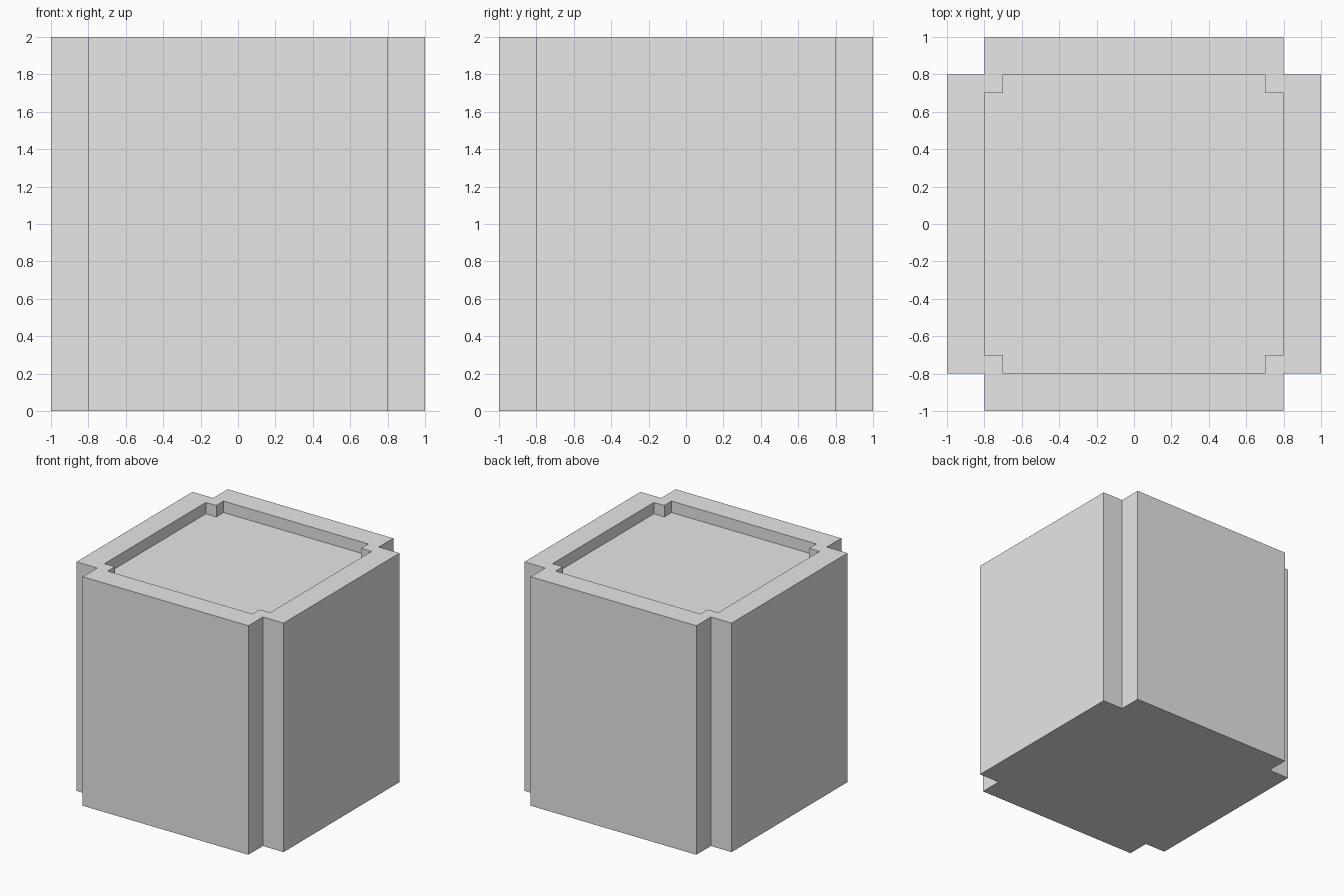
import bpy
import bmesh

cube = bpy.data.objects.get("Cube")
if cube:
    bpy.data.objects.remove(cube, do_unlink=True)

HEIGHT = 2.0
RECESS_DEPTH = 0.1

# Single plain grey
grey = bpy.data.materials.new("light_grey")
grey.use_nodes = True
colour = (0.8, 0.8, 0.8, 1)
grey.diffuse_color = colour
grey.node_tree.nodes["Principled BSDF"].inputs["Base Color"].default_value = colour


def notched_square(bm, half, notch, z):
    """Counter-clockwise ring of a square with its four corners cut in to notch."""
    ring = []
    x_axis, y_axis = (1, 0), (0, 1)
    for _ in range(4):
        for u, v in ((half, notch), (notch, notch), (notch, half)):
            ring.append(bm.verts.new((x_axis[0] * u + y_axis[0] * v,
                                      x_axis[1] * u + y_axis[1] * v, z)))
        x_axis, y_axis = y_axis, (-x_axis[0], -x_axis[1])
    return ring


def join_rings(bm, lower, upper):
    for i in range(len(lower)):
        j = (i + 1) % len(lower)
        bm.faces.new((lower[i], lower[j], upper[j], upper[i]))


# Block: outer walls, flat rim, recess walls, recess floor
bm = bmesh.new()
rings = [
    notched_square(bm, 1.0, 0.8, 0),
    notched_square(bm, 1.0, 0.8, HEIGHT),
    notched_square(bm, 0.8, 0.7, HEIGHT),
    notched_square(bm, 0.8, 0.7, HEIGHT - RECESS_DEPTH),
]
for lower, upper in zip(rings, rings[1:]):
    join_rings(bm, lower, upper)
bm.faces.new(list(reversed(rings[0])))
bm.faces.new(rings[-1])
bmesh.ops.recalc_face_normals(bm, faces=bm.faces)

mesh = bpy.data.meshes.new("notched_block")
bm.to_mesh(mesh)
bm.free()
mesh.materials.append(grey)
block = bpy.data.objects.new("notched_block", mesh)
bpy.context.collection.objects.link(block)
